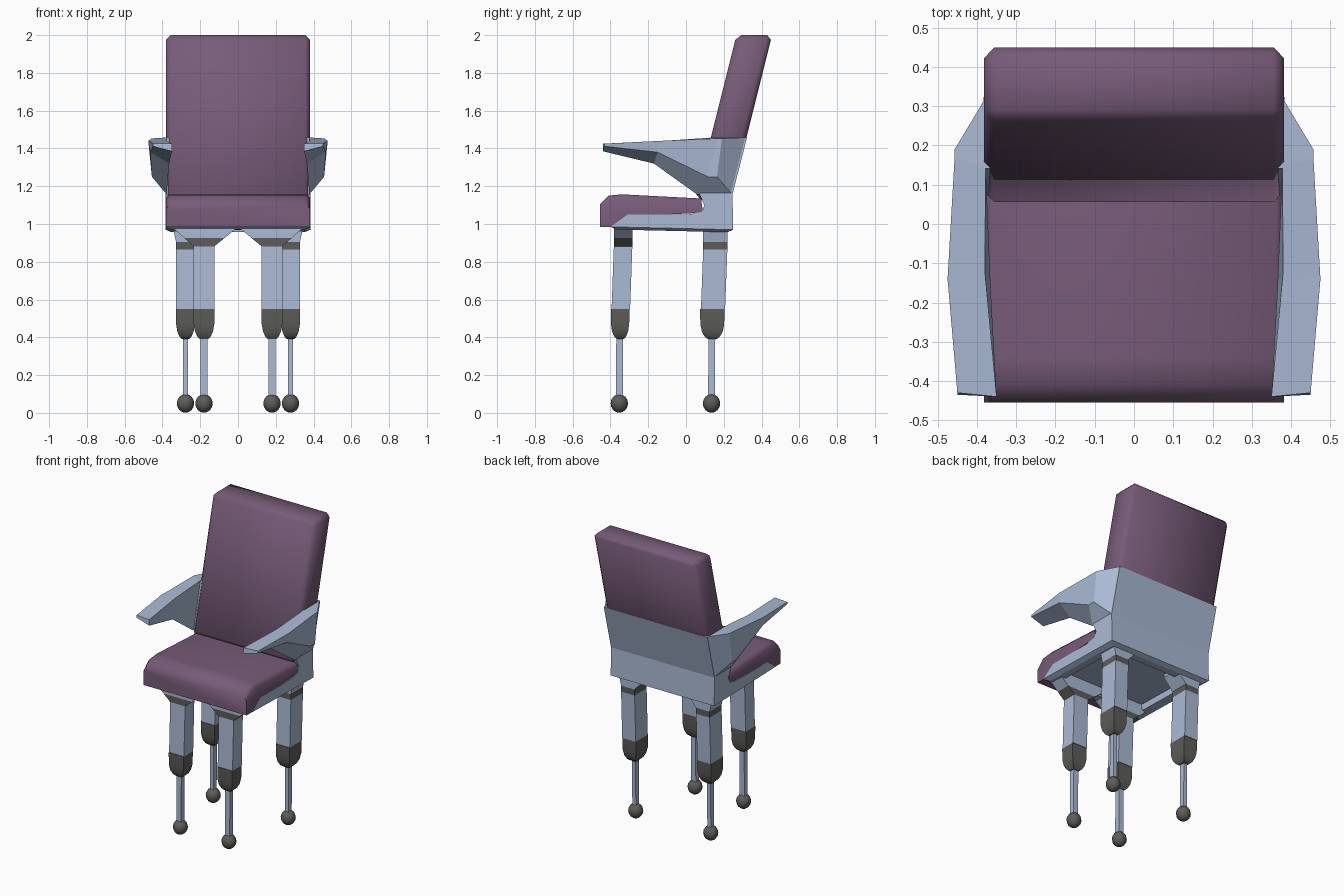
import bpy, bmesh, math
from mathutils import Vector

if "Cube" in bpy.data.objects:
    bpy.data.objects.remove(bpy.data.objects["Cube"])


def material(name, rgb):
    m = bpy.data.materials.new(name)
    m.diffuse_color = (*rgb, 1)
    m.use_nodes = True
    m.node_tree.nodes["Principled BSDF"].inputs["Base Color"].default_value = m.diffuse_color
    return m


PURPLE = material("purple cushion", (0.185, 0.105, 0.19))
BLUE = material("pale blue shell", (0.40, 0.49, 0.66))
GREY = material("dark grey", (0.11, 0.108, 0.10))


def finish(bm, name, mat, smooth=None):
    bmesh.ops.recalc_face_normals(bm, faces=bm.faces)
    me = bpy.data.meshes.new(name)
    bm.to_mesh(me)
    bm.free()
    ob = bpy.data.objects.new(name, me)
    bpy.context.collection.objects.link(ob)
    me.materials.append(mat)
    if smooth:
        bpy.ops.object.select_all(action='DESELECT')
        ob.select_set(True)
        bpy.context.view_layer.objects.active = ob
        bpy.ops.object.shade_smooth_by_angle(angle=math.radians(smooth))
    return ob


def loft_bm(rings):
    """Join equal rings of points with quads and cap both ends."""
    bm = bmesh.new()
    rows = [[bm.verts.new(p) for p in r] for r in rings]
    n = len(rows[0])
    for a, b in zip(rows, rows[1:]):
        for i in range(n):
            j = (i + 1) % n
            bm.faces.new((a[i], a[j], b[j], b[i]))
    bm.faces.new(rows[0])
    bm.faces.new(rows[-1])
    bmesh.ops.recalc_face_normals(bm, faces=bm.faces)
    return bm


def profile_bm(points, half):
    """Extrude a (y, z) side profile across the width."""
    return loft_bm([[(x, y, z) for y, z in points] for x in (-half, half)])


def rect(cx, cy, z, hx, hy):
    return [(cx - hx, cy - hy, z), (cx + hx, cy - hy, z),
            (cx + hx, cy + hy, z), (cx - hx, cy + hy, z)]


def bevel(bm, edges, width):
    bmesh.ops.bevel(bm, geom=edges, offset=width, offset_type='OFFSET',
                    segments=1, profile=0.5, affect='EDGES')


# Back cushion, leaning back, all edges chamfered
bm = profile_bm([(0.05, 1.13), (0.267, 2.0), (0.456, 2.0), (0.238, 1.13)], 0.382)
bevel(bm, bm.edges[:], 0.026)
finish(bm, "back_cushion", PURPLE, 50)

# Seat cushion, with softened top side edges
bm = profile_bm([(-0.455, 0.985), (-0.455, 1.105), (-0.41, 1.15), (-0.34, 1.157),
                 (0.08, 1.135), (0.09, 1.06), (-0.30, 1.04), (-0.39, 0.985)], 0.382)
bevel(bm, [e for e in bm.edges
           if all(v.co.z > 1.1 for v in e.verts)
           and abs(e.verts[0].co.x - e.verts[1].co.x) < 0.01], 0.02)
finish(bm, "seat_cushion", PURPLE, 50)

# Shell: seat pan, side panels and lower back in one profile
bm = profile_bm([(-0.40, 0.985), (-0.31, 1.05), (0.01, 1.05), (0.085, 1.065),
                 (0.097, 1.10), (0.072, 1.157), (0.142, 1.457), (0.323, 1.457),
                 (0.246, 1.157), (0.25, 0.97)], 0.3835)
bottom = [f for f in bm.faces if f.normal.z < -0.98 and f.calc_area() > 0.3]
# stepped rim and recess underneath
for thick, depth in ((0.03, 0.014), (0.05, 0.0), (0.005, -0.04)):
    bmesh.ops.inset_region(bm, faces=bottom, thickness=thick, depth=depth,
                           use_even_offset=True)
finish(bm, "seat_shell", BLUE)

for s, side in ((-1, "left"), (1, "right")):
    # Armrest: sections of outer top, outer low, inner low, inner top
    sections = [
        [(0.45, -0.43, 1.425), (0.45, -0.435, 1.412), (0.35, -0.44, 1.385), (0.35, -0.44, 1.425)],
        [(0.475, -0.14, 1.44), (0.465, -0.15, 1.38), (0.365, -0.17, 1.32), (0.38, -0.12, 1.44)],
        [(0.457, 0.17, 1.453), (0.456, 0.116, 1.25), (0.378, 0.058, 1.157), (0.378, 0.145, 1.458)],
        [(0.457, 0.19, 1.453), (0.456, 0.164, 1.25), (0.378, 0.245, 1.157), (0.378, 0.322, 1.458)],
    ]
    bm = loft_bm([[(s * x, y, z) for x, y, z in r] for r in sections])
    finish(bm, side + "_armrest", BLUE)

    # Legs: position, half sizes, band heights, inner and outer reach of mount
    for end, lx, y, hx, hy, z0, z1, xin, xout in (
            ("front", 0.18, -0.345, 0.055, 0.049, 0.882, 0.925, 0.005, 0.345),
            ("rear", 0.278, 0.143, 0.05, 0.064, 0.865, 0.905, 0.16, 0.345)):
        x = s * lx
        name = side + "_" + end + "_"
        top = y + 0.012
        mid = s * (xin + xout) / 2
        wide = (xout - xin) / 2
        # flared mount under the seat, its lowest slice is the dark band
        if end == "front":
            k = (z1 - z0) / (0.98 - z0)
            bx, bw = x + (mid - x) * k, hx + (wide - hx) * k
        else:
            bx, bw = x, hx
        finish(loft_bm([rect(x, top, z0, hx, hy), rect(bx, top, z1, bw, hy)]),
               name + "leg_band", GREY)
        finish(loft_bm([rect(bx, top, z1, bw, hy), rect(mid, top, 0.98, wide, hy),
                        rect(mid, top, 1.01, wide, hy)]),
               name + "leg_mount", BLUE)
        # upper leg
        finish(loft_bm([rect(x, y, 0.55, hx, hy), rect(x, top, z0, hx, hy)]),
               name + "upper_leg", BLUE)
        # rounded dark cap
        cap = [(0.55, 1.0), (0.47, 0.99), (0.43, 0.86), (0.405, 0.65), (0.392, 0.4)]
        finish(loft_bm([rect(x, y - 0.004, z, hx * f, hy * f) for z, f in cap]),
               name + "leg_cap", GREY, 40)
        # thin rod
        rw = 0.018 if end == "front" else 0.013
        finish(loft_bm([rect(x, y - 0.008, 0.06, rw, 0.018),
                        rect(x, y - 0.006, 0.41, rw, 0.018)]),
               name + "leg_rod", BLUE)
        # ball foot
        bm = bmesh.new()
        bmesh.ops.create_uvsphere(bm, u_segments=12, v_segments=8, radius=0.046)
        bmesh.ops.scale(bm, vec=(1, 1, 1.07), verts=bm.verts)
        bmesh.ops.translate(bm, vec=Vector((x, y - 0.008, 0.05)), verts=bm.verts)
        finish(bm, name + "ball_foot", GREY, 60)
